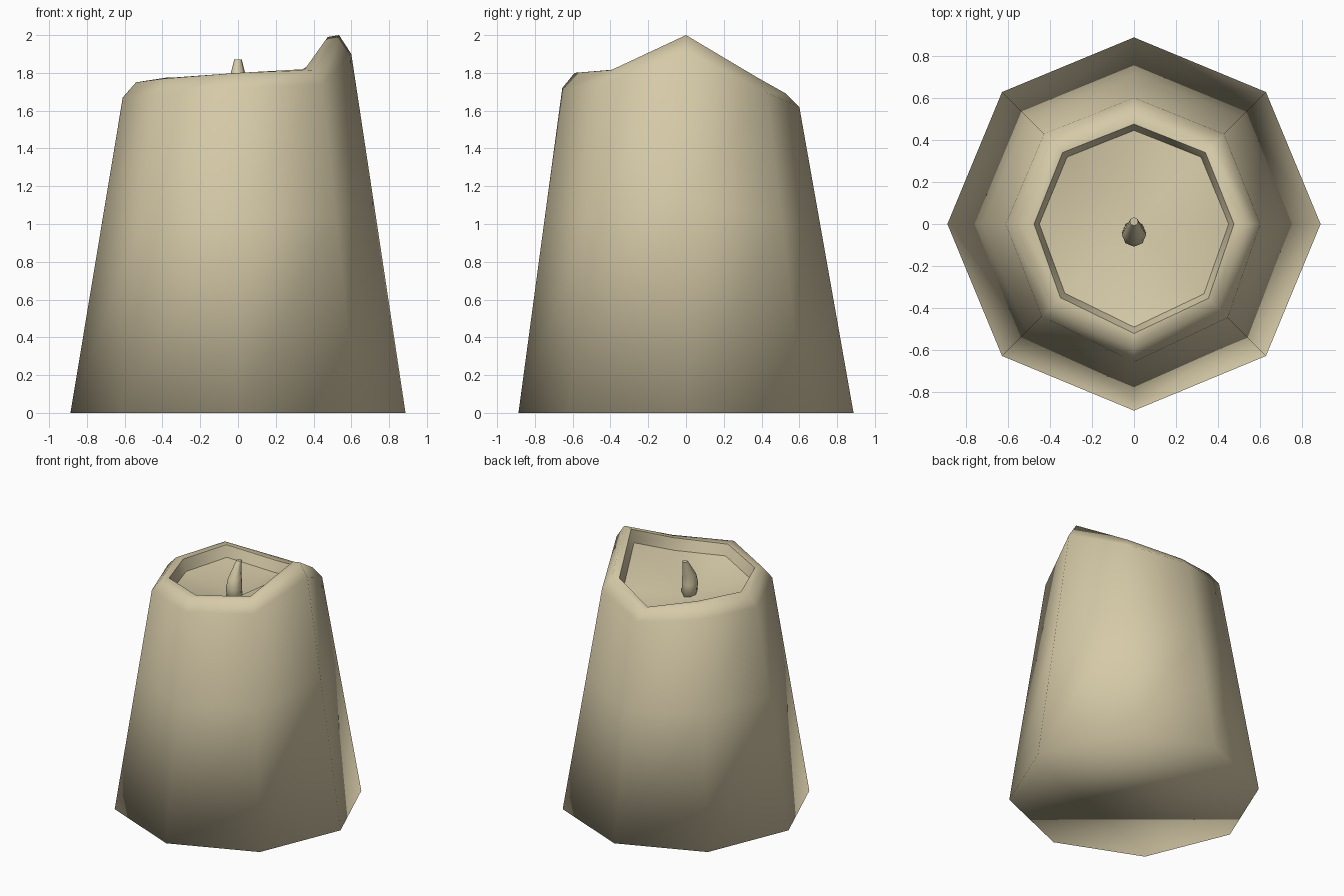
import bpy, bmesh, math
from mathutils import Vector

if "Cube" in bpy.data.objects:
    bpy.data.objects.remove(bpy.data.objects["Cube"])

wax = bpy.data.materials.new("cream_wax")
wax.diffuse_color = (0.67, 0.59, 0.39, 1)
wax.use_nodes = True
wax.node_tree.nodes["Principled BSDF"].inputs["Base Color"].default_value = wax.diffuse_color


def dirs(n):
    return [(math.cos(2 * math.pi * k / n), math.sin(2 * math.pi * k / n)) for k in range(n)]


def loft(bm, rings):
    # skin between consecutive closed rings of points
    vr = [[bm.verts.new(p) for p in ring] for ring in rings]
    for a, b in zip(vr, vr[1:]):
        n = len(a)
        for i in range(n):
            j = (i + 1) % n
            bm.faces.new((a[i], a[j], b[j], b[i]))
    return vr


def finish(bm, name):
    bmesh.ops.recalc_face_normals(bm, faces=bm.faces)
    for f in bm.faces:
        f.smooth = True
    me = bpy.data.meshes.new(name)
    bm.to_mesh(me)
    bm.free()
    ob = bpy.data.objects.new(name, me)
    me.materials.append(wax)
    bpy.context.collection.objects.link(ob)
    return ob


def ring(radii, heights):
    return [Vector((r * c, r * s, z)) for r, z, (c, s) in zip(radii, heights, dirs(8))]


# candle body: uneven melted rim, starting at +x and going counter-clockwise
base = ring([0.887] * 8, [0] * 8)
shoulder = ring([.60, .605, .60, .605, .61, .62, .655, .63],
                [1.90, 1.695, 1.62, 1.69, 1.67, 1.69, 1.72, 1.74])
crest = ring([.535, .535, .53, .535, .54, .555, .59, .56],
             [2.0, 1.775, 1.69, 1.775, 1.75, 1.77, 1.80, 1.815])
lip = ring([.475, .48, .475, .48, .475, .495, .52, .50],
           [1.99, 1.775, 1.69, 1.775, 1.755, 1.775, 1.80, 1.82])
pool = ring([.45, .45, .445, .45, .45, .465, .49, .47],
            [1.89, 1.69, 1.61, 1.69, 1.665, 1.69, 1.72, 1.735])
waist = [a.lerp(b, 0.6) for a, b in zip(base, shoulder)]

bm = bmesh.new()
vr = loft(bm, [base, waist, shoulder, crest, lip, pool])
bm.faces.new(vr[0][::-1])
centre = bm.verts.new((0, 0, 1.59))
for i in range(8):
    bm.faces.new((vr[5][i], vr[5][(i + 1) % 8], centre))
# crisp inner lip and pool edge
for row in (vr[4], vr[5]):
    for i in range(8):
        bm.edges.get((row[i], row[(i + 1) % 8])).smooth = False
finish(bm, "candle_body")

# bent, tapering wick
path = [(-.035, 1.56, .055), (-.05, 1.68, .058), (-.04, 1.75, .05), (.012, 1.87, .02)]
bm = bmesh.new()
vr = loft(bm, [[(r * c, y + r * s, z) for c, s in dirs(8)] for y, z, r in path])
bm.faces.new(vr[0][::-1])
bm.faces.new(vr[-1])
for i in range(8):
    bm.edges.get((vr[-1][i], vr[-1][(i + 1) % 8])).smooth = False
finish(bm, "wick")
